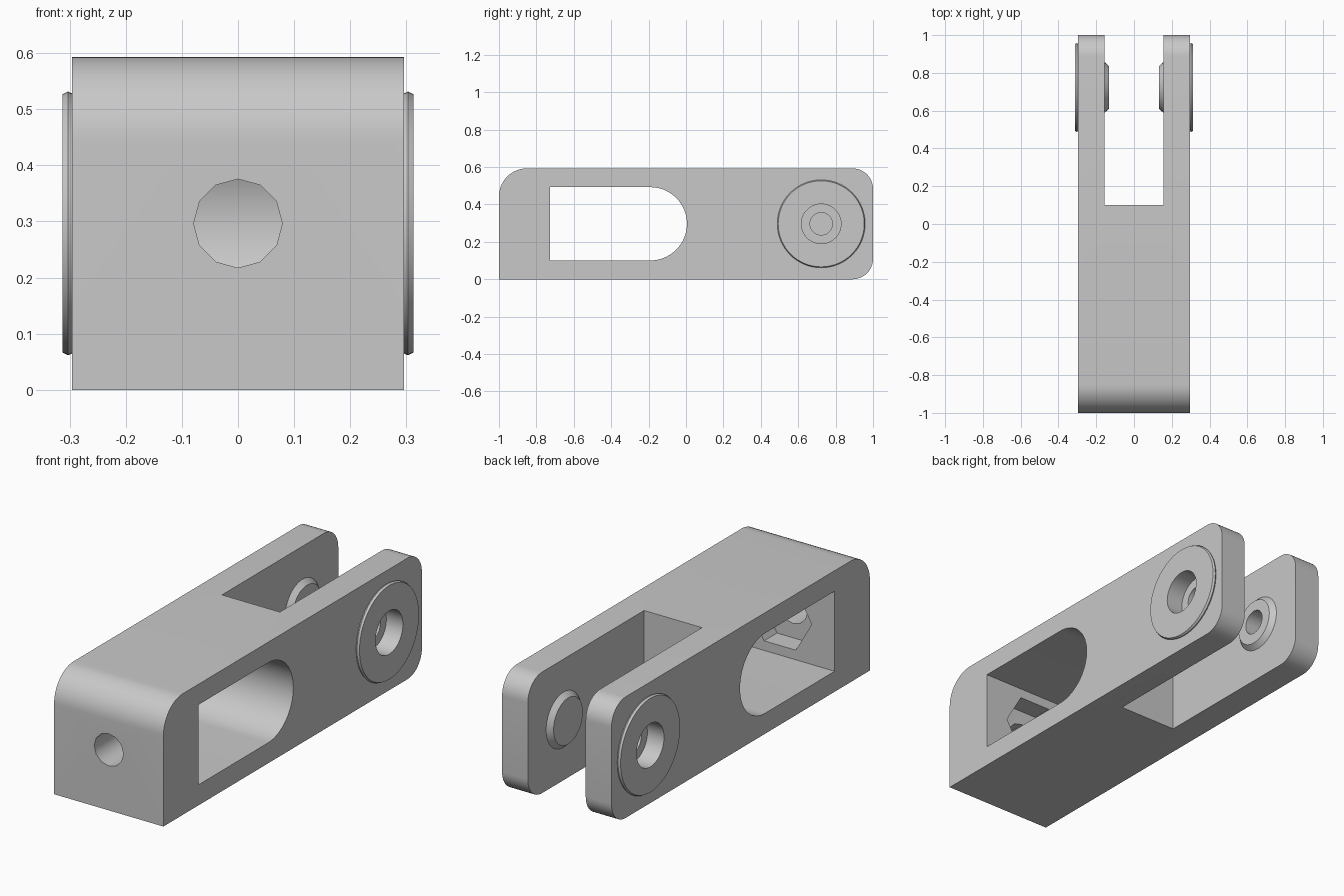
import bpy, bmesh
from math import sin, cos, pi, radians

old = bpy.data.objects.get("Cube")
if old:
    bpy.data.objects.remove(old, do_unlink=True)

HALF_W, HEIGHT = 0.296, 0.593
MID = HEIGHT / 2
PIVOT_Y = 0.723

grey = bpy.data.materials.new("plain grey")
grey.use_nodes = True
grey.diffuse_color = (0.58, 0.58, 0.58, 1)
grey.node_tree.nodes["Principled BSDF"].inputs["Base Color"].default_value = grey.diffuse_color


def arc(cu, cv, r, start, end, n):
    """Points along an arc, angles in degrees."""
    steps = [radians(start + (end - start) * i / n) for i in range(n + 1)]
    return [(cu + r * cos(a), cv + r * sin(a)) for a in steps]


def circle(cu, cv, r, n, start=0):
    return arc(cu, cv, r, start, start + 360, n)[:-1]


def loft(name, axis, sections):
    """Closed solid through (position, outline) sections along the x, y or z axis."""
    bm = bmesh.new()
    place = {"x": lambda p, u, v: (p, u, v),
             "y": lambda p, u, v: (u, p, v),
             "z": lambda p, u, v: (u, v, p)}[axis]
    rings = [[bm.verts.new(place(p, u, v)) for u, v in line] for p, line in sections]
    for a, b in zip(rings, rings[1:]):
        for i in range(len(a)):
            j = (i + 1) % len(a)
            bm.faces.new((a[i], a[j], b[j], b[i]))
    bm.faces.new(rings[0])
    bm.faces.new(rings[-1])
    bmesh.ops.recalc_face_normals(bm, faces=bm.faces)
    mesh = bpy.data.meshes.new(name)
    bm.to_mesh(mesh)
    bm.free()
    mesh.materials.append(grey)
    obj = bpy.data.objects.new(name, mesh)
    bpy.context.collection.objects.link(obj)
    return obj


def prism(name, axis, lo, hi, outline):
    return loft(name, axis, [(lo, outline), (hi, outline)])


def disc(name, side, steps):
    """Turned solid on the pivot axis from (x, radius) steps."""
    return loft(name, "x", [(side * x, circle(PIVOT_Y, MID, r, 64)) for x, r in steps])


# Block with rounded top front edge and rounded back edges
profile = ([(-1, 0)]
           + arc(1 - 0.11, 0.11, 0.11, -90, 0, 12)
           + arc(1 - 0.11, HEIGHT - 0.11, 0.11, 0, 90, 12)
           + arc(-1 + 0.15, HEIGHT - 0.15, 0.15, 90, 180, 14))
body = prism("clevis_body", "x", -HALF_W, HALF_W, profile)

cuts, bosses = [], []

# Fork slot at the back
cuts.append(prism("fork_slot", "z", -0.1, 0.8,
                  [(-0.157, 0.1), (0.157, 0.1), (0.157, 1.2), (-0.157, 1.2)]))

# Side window with a round back end
r = 0.196
window = [(-0.727, MID + r), (-0.727, MID - r)] + arc(-0.191, MID, r, -90, 90, 32)
cuts.append(prism("side_window", "x", -0.5, 0.5, window))

# Rod hole through the front wall and hexagonal nut pocket behind it
cuts.append(prism("rod_hole", "y", -1.2, -0.6, circle(0, MID, 0.079, 12)))
cuts.append(prism("nut_pocket", "y", -0.827, -0.6, circle(0, MID, 0.172, 6)))

# Raised discs on both faces of each fork arm, with stepped pin holes
for side in (-1, 1):
    bosses.append(disc("outer_disc", side,
                       [(0.25, 0.232), (0.296, 0.232), (0.303, 0.235), (0.313, 0.230)]))
    bosses.append(disc("inner_disc", side,
                       [(0.20, 0.135), (0.157, 0.135), (0.132, 0.113)]))
    cuts.append(disc("pin_hole", side, [(0.1, 0.06), (0.4, 0.06)]))
    cuts.append(disc("pin_counterbore", side, [(0.223, 0.106), (0.4, 0.106)]))

# Cut the slot first, add the discs, then make the remaining cuts
jobs = ([(cuts[0], "DIFFERENCE")] + [(b, "UNION") for b in bosses]
        + [(c, "DIFFERENCE") for c in cuts[1:]])
for tool, operation in jobs:
    tool.hide_render = True
    mod = body.modifiers.new(tool.name, "BOOLEAN")
    mod.object, mod.operation, mod.solver = tool, operation, "EXACT"

bpy.context.view_layer.update()
finished = bpy.data.meshes.new_from_object(
    body.evaluated_get(bpy.context.evaluated_depsgraph_get()))
body.modifiers.clear()
body.data = finished
finished.materials.clear()
finished.materials.append(grey)
for poly in finished.polygons:
    poly.material_index = 0
for tool, _ in jobs:
    bpy.data.objects.remove(tool, do_unlink=True)

# Smooth rounds, sharp edges
bpy.ops.object.select_all(action="DESELECT")
body.select_set(True)
bpy.context.view_layer.objects.active = body
bpy.ops.object.shade_smooth_by_angle(angle=radians(32))
